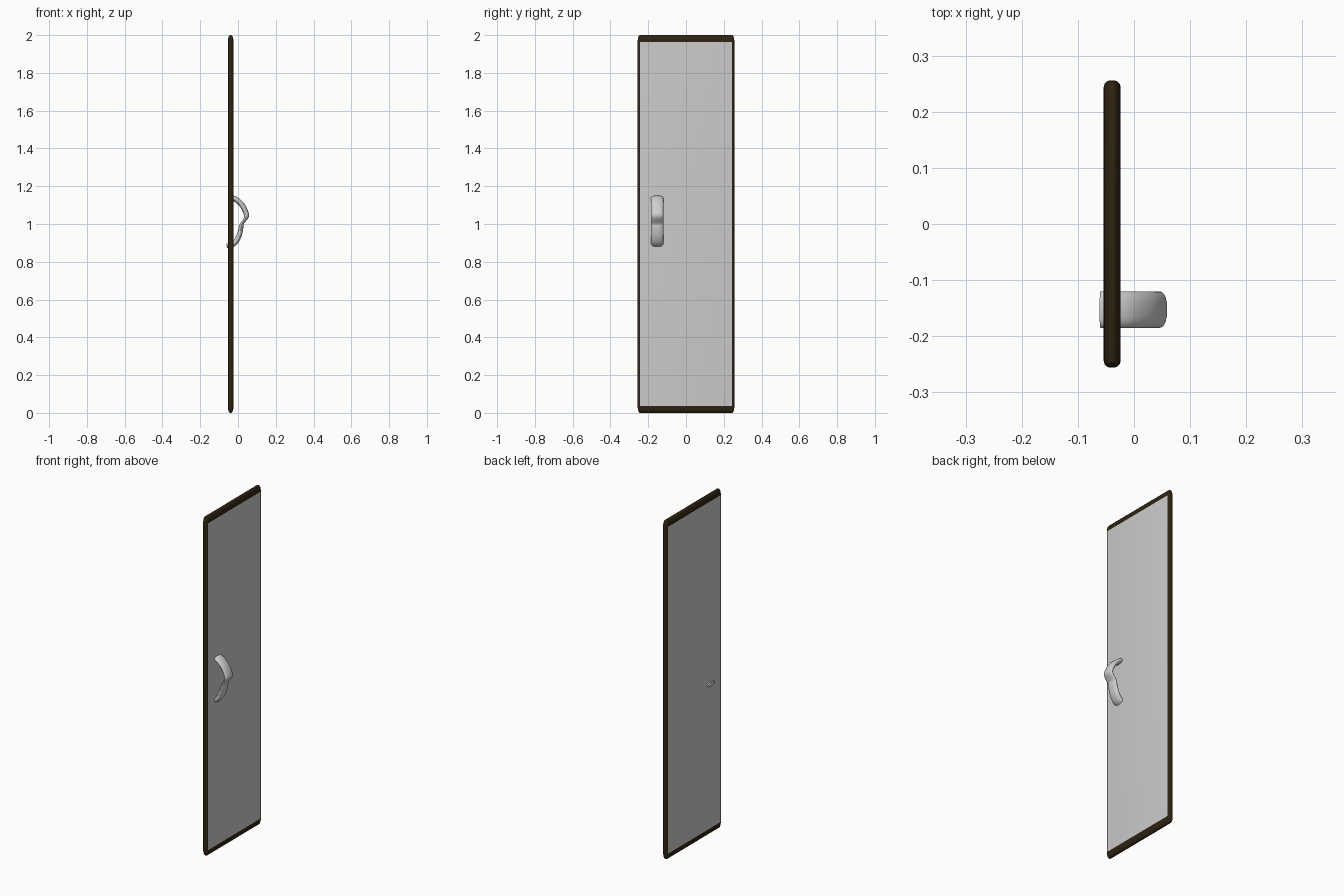
import bpy, bmesh, math
from mathutils import Vector

if "Cube" in bpy.data.objects:
    bpy.data.objects.remove(bpy.data.objects["Cube"])


def material(name, rgb):
    m = bpy.data.materials.new(name)
    m.diffuse_color = (*rgb, 1)
    m.use_nodes = True
    m.node_tree.nodes["Principled BSDF"].inputs["Base Color"].default_value = m.diffuse_color
    return m


BROWN = material("dark brown edge", (0.028, 0.017, 0.006))
PANEL = material("grey panel", (0.6, 0.6, 0.6))
METAL = material("light grey handle", (0.62, 0.62, 0.62))


def add_object(name, bm, mats):
    bmesh.ops.recalc_face_normals(bm, faces=bm.faces[:])
    mesh = bpy.data.meshes.new(name)
    bm.to_mesh(mesh)
    bm.free()
    for m in mats:
        mesh.materials.append(m)
    ob = bpy.data.objects.new(name, mesh)
    bpy.context.collection.objects.link(ob)
    bpy.ops.object.select_all(action='DESELECT')
    ob.select_set(True)
    bpy.context.view_layer.objects.active = ob
    bpy.ops.object.shade_smooth_by_angle(angle=math.radians(35))
    return ob


# Door slab: rounded box stretched upwards, so its end caps are taller
STRETCH = 2.9
bm = bmesh.new()
bmesh.ops.create_cube(bm, size=1)
bmesh.ops.scale(bm, vec=(0.03, 0.512, 2 / STRETCH), verts=bm.verts)
bmesh.ops.bevel(bm, geom=bm.edges[:], offset=0.0125, segments=6,
                profile=0.5, affect='EDGES')
bmesh.ops.scale(bm, vec=(1, 1, STRETCH), verts=bm.verts)
bmesh.ops.translate(bm, vec=(-0.039, 0, 1), verts=bm.verts)
bm.normal_update()
for f in bm.faces:      # the two broad faces are the grey panels
    f.material_index = 1 if abs(f.normal.x) > 0.99 and f.calc_area() > 0.5 else 0
add_object("door_slab", bm, [BROWN, PANEL])

# Handle: flat oval section swept along a bowed path (x, z, half thickness)
path = [(-0.034, 1.139, 0.014), (-0.012, 1.131, 0.014), (0.01, 1.113, 0.014),
        (0.028, 1.09, 0.014), (0.041, 1.062, 0.014), (0.046, 1.043, 0.013),
        (0.036, 1.022, 0.009), (0.022, 1.003, 0.009), (0.017, 0.985, 0.012),
        (0.011, 0.956, 0.013), (0.0, 0.926, 0.014), (-0.016, 0.902, 0.014),
        (-0.036, 0.889, 0.013), (-0.06, 0.885, 0.012)]
SIDES, SUB = 20, 3


def spline(a, b, c, d, t):
    return 0.5 * (2 * b + (c - a) * t + (2 * a - 5 * b + 4 * c - d) * t * t
                  + (3 * b - a - 3 * c + d) * t ** 3)


pts = [Vector(p) for p in path]
ext = [pts[0]] + pts + [pts[-1]]
fine = [spline(*ext[i:i + 4], s / SUB)
        for i in range(len(pts) - 1) for s in range(SUB)] + [pts[-1]]

bm = bmesh.new()
rings = []
for i, p in enumerate(fine):
    d = fine[min(i + 1, len(fine) - 1)] - fine[max(i - 1, 0)]
    n = Vector((-d.y, d.x)).normalized()
    ring = []
    for k in range(SIDES):
        a = 2 * math.pi * k / SIDES
        w = 0.0325 * math.copysign(abs(math.cos(a)) ** 0.8, math.cos(a))
        h = p.z * math.sin(a)
        ring.append(bm.verts.new((p.x + n.x * h, -0.1525 + w, p.y + n.y * h)))
    rings.append(ring)
for r0, r1 in zip(rings, rings[1:]):
    for k in range(SIDES):
        j = (k + 1) % SIDES
        bm.faces.new((r0[k], r0[j], r1[j], r1[k]))
bm.faces.new(rings[0])
bm.faces.new(rings[-1])
add_object("door_handle", bm, [METAL])
